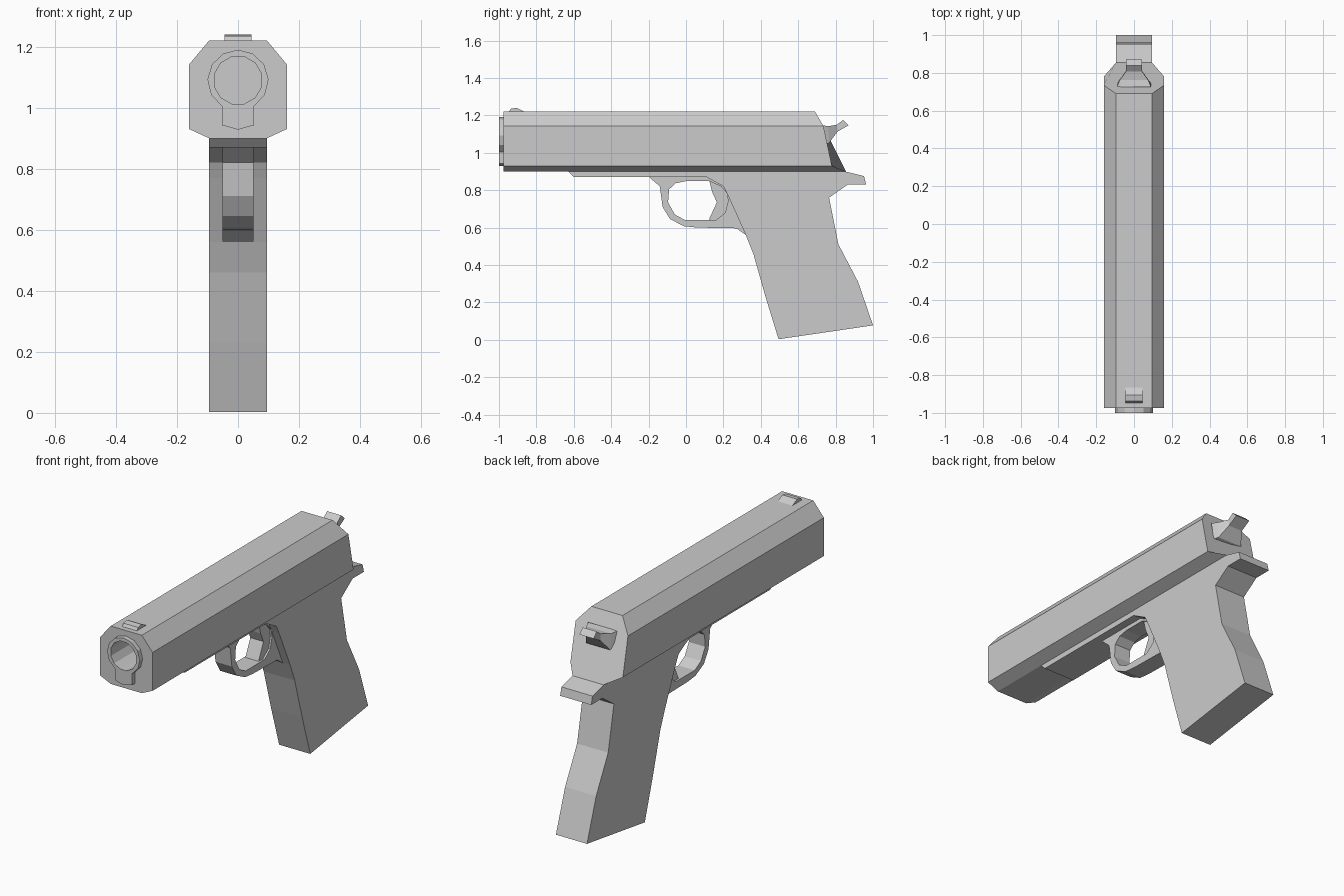
import bpy, bmesh, math

if "Cube" in bpy.data.objects:
    bpy.data.objects.remove(bpy.data.objects["Cube"])

steel = bpy.data.materials.new("grey_metal")
steel.diffuse_color = (0.6, 0.6, 0.6, 1)
steel.use_nodes = True
steel.node_tree.nodes["Principled BSDF"].inputs["Base Color"].default_value = steel.diffuse_color


def finish(bm, name):
    bmesh.ops.recalc_face_normals(bm, faces=bm.faces)
    me = bpy.data.meshes.new(name)
    bm.to_mesh(me)
    bm.free()
    me.materials.append(steel)
    ob = bpy.data.objects.new(name, me)
    bpy.context.collection.objects.link(ob)
    return ob


def side_profile(name, half, outline, hole=None):
    """Extrude a (y, z) outline, optionally with a hole, across x."""
    bm = bmesh.new()
    edges = []
    for loop in (outline, hole or []):
        vs = [bm.verts.new((-half, y, z)) for y, z in loop]
        edges += [bm.edges.new((vs[i - 1], vs[i])) for i in range(len(vs))]
    if hole:
        bmesh.ops.triangle_fill(bm, use_beauty=True, edges=edges)
    else:
        bm.faces.new(vs if vs else list(bm.verts))
    r = bmesh.ops.extrude_face_region(bm, geom=list(bm.faces), use_keep_orig=True)
    moved = [g for g in r["geom"] if isinstance(g, bmesh.types.BMVert)]
    bmesh.ops.translate(bm, vec=(2 * half, 0, 0), verts=moved)
    return finish(bm, name)


def loft(name, rings):
    """Skin a list of equal-length rings and cap both ends."""
    bm = bmesh.new()
    rs = [[bm.verts.new(p) for p in ring] for ring in rings]
    for a, b in zip(rs, rs[1:]):
        for i in range(len(a)):
            bm.faces.new((a[i - 1], a[i], b[i], b[i - 1]))
    bm.faces.new(rs[0])
    bm.faces.new(rs[-1])
    return finish(bm, name)


# Slide: chamfered section (x, z, rear y) with a raked back end
half = [(0.095, 1.22, 0.69), (0.16, 1.142, 0.735),
        (0.16, 0.93, 0.78), (0.095, 0.90, 0.855)]
section = half + [(-x, z, y) for x, z, y in reversed(half)]
slide = loft("slide", [[(x, -0.975, z) for x, z, y in section],
                       [(x, y, z) for x, z, y in section]])

# Muzzle bushing: keyhole-shaped collar
cz = 1.09
key = []
for i in range(11):
    a = math.radians(-58 + 296 * i / 10)
    key.append((0.1 * math.cos(a), cz + 0.1 * math.sin(a)))
key += [(-0.053, 0.943), (0, 0.928), (0.053, 0.943)]
bushing = loft("muzzle_bushing", [[(x, y, z) for x, z in key] for y in (-1.0, -0.97)])

# Bore cut through bushing and into slide
circle = [(0.08 * math.cos(math.pi * (i + 0.5) / 6),
           cz + 0.08 * math.sin(math.pi * (i + 0.5) / 6)) for i in range(12)]
cutter = loft("bore_cutter", [[(x, y, z) for x, z in circle] for y in (-1.1, -0.7)])
cutter.hide_render = True
for ob in (slide, bushing):
    mod = ob.modifiers.new("bore", 'BOOLEAN')
    mod.operation = 'DIFFERENCE'
    mod.solver = 'EXACT'
    mod.object = cutter
    bpy.context.view_layer.objects.active = ob
    bpy.ops.object.modifier_apply(modifier=mod.name)
bpy.data.objects.remove(cutter)

# Front sight
side_profile("front_sight", 0.045,
             [(-0.95, 1.215), (-0.937, 1.235), (-0.905, 1.24), (-0.855, 1.215)])

# Frame and grip in one slab
side_profile("frame_and_grip", 0.095, [
    (-0.63, 0.90), (-0.60, 0.87), (0.11, 0.87), (0.20, 0.82), (0.225, 0.77),
    (0.32, 0.56), (0.36, 0.46), (0.425, 0.23), (0.495, 0.003), (1.0, 0.077),
    (0.92, 0.31), (0.815, 0.51), (0.765, 0.76), (0.865, 0.83), (0.963, 0.83),
    (0.952, 0.875), (0.85, 0.90)])

# Trigger guard ring
side_profile("trigger_guard", 0.05, [
    (-0.20, 0.872), (-0.14, 0.82), (-0.125, 0.71), (-0.085, 0.645), (-0.01, 0.607),
    (0.06, 0.60), (0.27, 0.596), (0.32, 0.56), (0.36, 0.60), (0.36, 0.872)], [
    (-0.055, 0.837), (0.0, 0.848), (0.125, 0.848), (0.187, 0.82), (0.22, 0.783),
    (0.225, 0.74), (0.21, 0.68), (0.16, 0.64), (-0.005, 0.64), (-0.06, 0.67),
    (-0.096, 0.735), (-0.09, 0.805)])

# Trigger
side_profile("trigger", 0.04, [
    (0.125, 0.85), (0.14, 0.79), (0.165, 0.735), (0.122, 0.642), (0.16, 0.64),
    (0.21, 0.68), (0.235, 0.74), (0.20, 0.85)])

# Hammer: flared root narrowing to a spur (half width, top y z, bottom y z)
hammer = [(0.09, 0.725, 1.147, 0.745, 1.045), (0.075, 0.762, 1.142, 0.765, 1.052),
          (0.043, 0.807, 1.15, 0.81, 1.113), (0.043, 0.84, 1.175, 0.87, 1.147)]
loft("hammer", [[(-w, ty, tz), (w, ty, tz), (w, by, bz), (-w, by, bz)]
                for w, ty, tz, by, bz in hammer])
